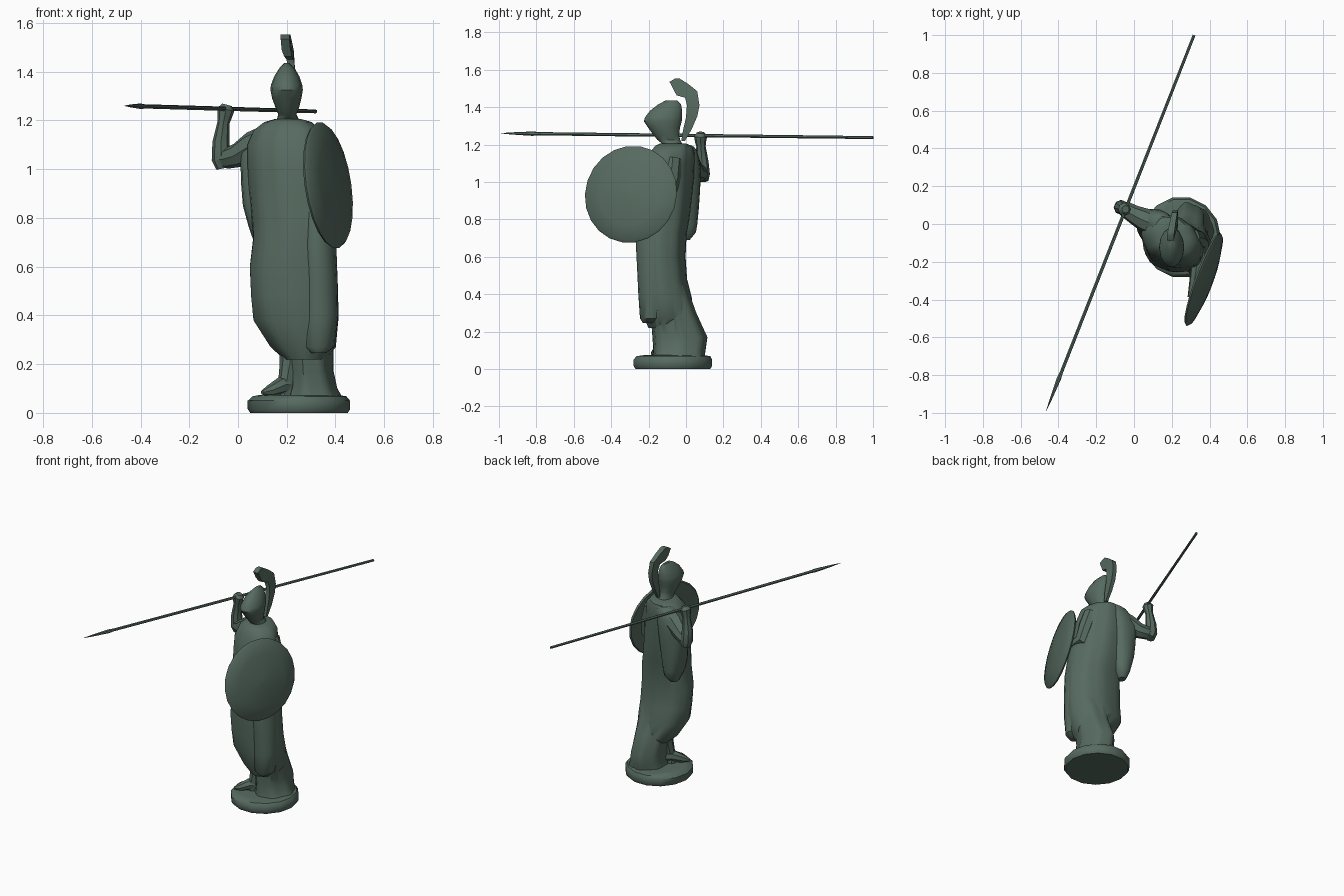
import bpy, bmesh, math
from mathutils import Vector

mat = bpy.data.materials.new("dark_green_bronze")
mat.diffuse_color = (0.093, 0.145, 0.117, 1)


def smooth(ob, angle=40):
    bpy.ops.object.select_all(action='DESELECT')
    ob.select_set(True)
    bpy.context.view_layer.objects.active = ob
    bpy.ops.object.shade_smooth_by_angle(angle=math.radians(angle))


def make(name, rings):
    """Skin a list of equal-length point rings and cap both ends."""
    bm = bmesh.new()
    loops = [[bm.verts.new(p) for p in ring] for ring in rings]
    n = len(loops[0])
    for a, b in zip(loops, loops[1:]):
        for i in range(n):
            j = (i + 1) % n
            bm.faces.new((a[i], a[j], b[j], b[i]))
    bm.faces.new(loops[0][::-1])
    bm.faces.new(loops[-1])
    bmesh.ops.recalc_face_normals(bm, faces=bm.faces)
    me = bpy.data.meshes.new(name)
    bm.to_mesh(me)
    bm.free()
    me.materials.append(mat)
    ob = bpy.data.objects.new(name, me)
    bpy.context.collection.objects.link(ob)
    smooth(ob)
    return ob


def loft(name, sections, n=24, fold=0.0, count=8, power=1.0):
    """Stack ovals (z, xmin, xmax, ymin, ymax[, skew]); skew stretches the -x+y diagonal."""
    rings = []
    for z, x0, x1, y0, y1, *skew in sections:
        ring = []
        for i in range(n):
            a = 2 * math.pi * i / n
            c, s = math.cos(a), math.sin(a)
            f = 1 + fold * (math.cos(count * a + z * 1.5) - 0.4) - (skew[0] if skew else 0) * math.sin(2 * a)
            px = math.copysign(abs(c) ** power, c) * f
            py = math.copysign(abs(s) ** power, s) * f
            ring.append(((x0 + x1) / 2 + px * (x1 - x0) / 2,
                         (y0 + y1) / 2 + py * (y1 - y0) / 2, z))
        rings.append(ring)
    return make(name, rings)


def tube(name, pts, n=8):
    """Round limb through points (x, y, z, radius)."""
    P = [Vector(p[:3]) for p in pts]
    d = (P[1] - P[0]).normalized()
    u = d.orthogonal().normalized()
    rings = []
    for k, p in enumerate(P):
        t = (P[min(k + 1, len(P) - 1)] - P[max(k - 1, 0)]).normalized()
        u = d.rotation_difference(t) @ u
        d = t
        v = d.cross(u)
        rings.append([p + pts[k][3] * (u * math.cos(2 * math.pi * i / n) + v * math.sin(2 * math.pi * i / n))
                      for i in range(n)])
    return make(name, rings)


def fuse(name, parts):
    """Union overlapping parts into one shell."""
    body = parts[0]
    for other in parts[1:]:
        bpy.context.view_layer.objects.active = body
        m = body.modifiers.new("union", 'BOOLEAN')
        m.operation, m.solver, m.object = 'UNION', 'EXACT', other
        bpy.ops.object.modifier_apply(modifier=m.name)
        bpy.data.objects.remove(other)
    body.name = name
    smooth(body)


# round plinth
loft("base", [(0, .05, .45, -.275, .135), (.015, .04, .46, -.285, .145), (.05, .04, .46, -.285, .145),
              (.068, .06, .445, -.27, .135), (.074, .09, .41, -.23, .10)], n=14)

# underskirt flaring at the back, reaching the plinth
underskirt = loft("underskirt", [(.065, .18, .425, -.18, .10), (.10, .19, .405, -.175, .105),
                                 (.17, .19, .39, -.18, .115), (.30, .18, .39, -.19, .055),
                                 (.45, .16, .39, -.20, .0)], fold=.04, count=7, n=28)

# long robe and torso, shoulders turned toward the shield
robe = loft("robe", [(.22, .19, .36, -.20, .02), (.27, .135, .40, -.22, .035, .03), (.38, .065, .41, -.245, .03, .04),
                     (.48, .055, .41, -.25, .005, .05), (.60, .05, .405, -.255, -.003, .05),
                     (.72, .065, .40, -.255, .003, .06), (.80, .06, .385, -.25, .018, .08),
                     (.92, .05, .37, -.24, .033, .10), (1.02, .045, .36, -.23, .042, .12),
                     (1.10, .045, .35, -.215, .045, .13), (1.16, .07, .335, -.19, .045, .12),
                     (1.193, .11, .30, -.165, .035, .1), (1.205, .15, .26, -.14, .0, .05)],
            n=32, fold=.02, count=8, power=.9)

# cloth hanging below the shield arm
front_drape = loft("front_drape", [(.245, .30, .36, -.23, -.16), (.27, .268, .395, -.246, -.13),
                                   (.40, .26, .41, -.255, -.10), (.55, .255, .408, -.262, -.08),
                                   (.70, .25, .40, -.27, -.06), (.85, .25, .385, -.25, -.05),
                                   (1.0, .27, .36, -.22, -.05)], n=16)

# cloak hanging from the raised arm
sleeve = loft("sleeve_drape", [(.69, .07, .12, -.04, .02), (.73, .055, .15, -.08, .053), (.77, .042, .16, -.10, .06),
                               (.85, .02, .17, -.10, .068), (.95, .012, .18, -.08, .075), (1.06, .01, .19, -.06, .08),
                               (1.12, .03, .20, -.05, .072), (1.17, .08, .20, -.04, .058), (1.19, .11, .19, -.03, .04)],
              n=16, power=.85)

# forward leg and foot
leg = tube("leg", [(.22, -.09, .32, .05), (.213, -.10, .20, .042), (.20, -.11, .13, .035), (.19, -.11, .068, .033)])
foot = tube("foot", [(.23, -.08, .12, .042), (.175, -.125, .11, .036), (.13, -.16, .09, .025), (.10, -.18, .083, .01)])

# raised arm with hand round the spear
upper_arm = tube("upper_arm", [(.13, -.01, 1.12, .066), (.06, .02, 1.092, .063), (.0, .05, 1.057, .05),
                               (-.05, .08, 1.043, .042), (-.085, .09, 1.04, .026)])
forearm = tube("forearm", [(-.06, .09, 1.005, .03), (-.068, .088, 1.04, .04), (-.07, .085, 1.11, .035),
                           (-.06, .08, 1.19, .025), (-.055, .078, 1.215, .03), (-.05, .078, 1.245, .035),
                           (-.045, .078, 1.264, .02)])

# arm behind the shield
shield_arm = tube("shield_arm", [(.30, -.07, 1.12, .05), (.33, -.08, 1.02, .052), (.35, -.10, .92, .048),
                                 (.345, -.18, .925, .042), (.325, -.30, .93, .032), (.305, -.39, .93, .022)])
fuse("robed_figure", [robe, underskirt, front_drape, sleeve, leg, foot, upper_arm, forearm, shield_arm])

# helmeted head and neck
loft("helmeted_head", [(1.19, .155, .255, -.135, -.015), (1.205, .16, .25, -.13, -.02), (1.225, .165, .24, -.155, -.03),
                       (1.25, .155, .25, -.175, -.035), (1.29, .14, .26, -.205, -.03), (1.325, .133, .266, -.228, -.02),
                       (1.345, .135, .264, -.222, -.018), (1.38, .148, .252, -.195, -.018),
                       (1.415, .17, .232, -.15, -.025), (1.435, .19, .21, -.11, -.045)], n=14)

# curved plume: (inner y, z, outer y, z, centre x, half width)
plume = [(-.025, 1.22, -.005, 1.22, .22, .008), (-.015, 1.28, .03, 1.28, .22, .012),
         (0, 1.345, .06, 1.35, .22, .014), (.005, 1.41, .072, 1.41, .22, .014),
         (-.005, 1.45, .06, 1.485, .214, .015), (-.05, 1.463, .01, 1.525, .205, .016),
         (-.065, 1.49, -.035, 1.553, .197, .018), (-.088, 1.535, -.06, 1.552, .193, .018)]
make("plume", [[(x - w, a, b), (x + w, a, b), (x + w, c, d), (x - w, c, d)] for a, b, c, d, x, w in plume])

# spear with a pointed head
tip, end = Vector((-.465, -.99, 1.26)), Vector((.318, 1.0, 1.237))
tube("spear", [(*tip.lerp(end, t), r) for t, r in
               [(0, .001), (.03, .006), (.085, .012), (.105, .009), (.5, .009), (1, .008)]], n=6)

# shallow round shield, hollow behind, facing outward
N = 22
q = Vector((.93, -.34, .14)).to_track_quat('Z', 'Y')
centre = Vector((.377, -.297, .935))
profile = [(.001, .012), (.12, .004), (.235, -.014), (.255, -.018), (.262, -.008), (.252, .002),
           (.17, .02), (.08, .032), (.001, .038)]
make("shield", [[centre + q @ Vector((r * math.cos(2 * math.pi * i / N), r * math.sin(2 * math.pi * i / N), h))
                 for i in range(N)] for r, h in profile])
